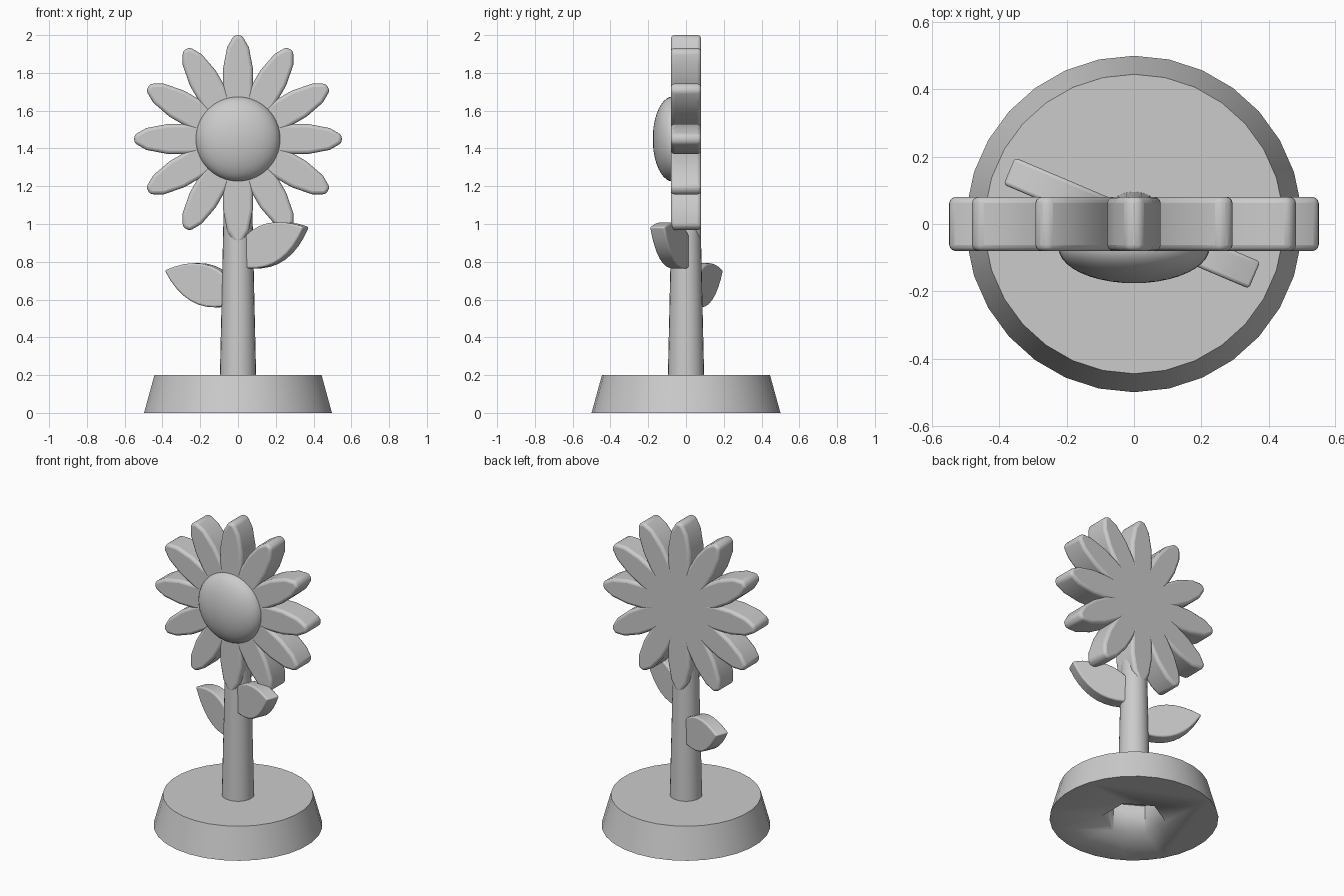
import bpy
import bmesh
from math import sin, cos, pi, radians
from mathutils import Matrix, Vector

cube = bpy.data.objects.get("Cube")
if cube:
    bpy.data.objects.remove(cube, do_unlink=True)

GREY = (0.6, 0.6, 0.6, 1.0)
grey = bpy.data.materials.new("plain_grey")
grey.use_nodes = True
grey.diffuse_color = GREY
grey.node_tree.nodes["Principled BSDF"].inputs["Base Color"].default_value = GREY

HEAD = Vector((0, 0, 1.45))   # centre of the flower head
HALF = 0.08                   # half thickness of the flower head


def finish(name, bm, bevel=0):
    """Turn a bmesh into a smooth-shaded object with optional rounded rims."""
    bmesh.ops.recalc_face_normals(bm, faces=bm.faces)
    mesh = bpy.data.meshes.new(name)
    bm.to_mesh(mesh)
    bm.free()
    mesh.materials.append(grey)
    obj = bpy.data.objects.new(name, mesh)
    bpy.context.collection.objects.link(obj)
    if bevel:
        mod = obj.modifiers.new("rounded_rim", 'BEVEL')
        mod.width = bevel
        mod.segments = 3
        mod.limit_method = 'ANGLE'
        mod.angle_limit = radians(60)
    bpy.ops.object.select_all(action='DESELECT')
    obj.select_set(True)
    bpy.context.view_layer.objects.active = obj
    bpy.ops.object.shade_smooth_by_angle(angle=radians(28))
    return obj


def ring(bm, radius, z, sides):
    """Closed loop of vertices with one vertex on the y axis."""
    return [bm.verts.new((radius * sin(2 * pi * i / sides),
                          radius * cos(2 * pi * i / sides), z)) for i in range(sides)]


def lathe(name, steps, sides):
    """Capped stack of rings given as (radius, z)."""
    bm = bmesh.new()
    rings = [ring(bm, r, z, sides) for r, z in steps]
    for low, high in zip(rings, rings[1:]):
        for i in range(sides):
            j = (i + 1) % sides
            bm.faces.new((low[i], low[j], high[j], high[i]))
    bm.faces.new(rings[0])
    bm.faces.new(rings[-1])
    return finish(name, bm)


def slab(name, outline, thickness, matrix, bevel):
    """Extrude an outline in the local xz plane evenly along y, then place it."""
    bm = bmesh.new()
    front = [bm.verts.new((x, -thickness / 2, z)) for x, z in outline]
    back = [bm.verts.new((x, thickness / 2, z)) for x, z in outline]
    bm.faces.new(front)
    bm.faces.new(back)
    for i in range(len(front)):
        j = (i + 1) % len(front)
        bm.faces.new((front[i], front[j], back[j], back[i]))
    bm.transform(matrix)
    return finish(name, bm, bevel)


# Pot-like base with a hexagonal socket underneath
base = lathe("base", [(0.5, 0), (0.445, 0.2)], 30)
socket = lathe("socket_cutter", [(0.188, -0.1), (0.188, 0.185)], 6)
socket.hide_render = True
socket.hide_viewport = True
cut = base.modifiers.new("socket", 'BOOLEAN')
cut.object = socket
cut.operation = 'DIFFERENCE'
cut.solver = 'EXACT'

# Tapered stem
lathe("stem", [(0.096, 0.195), (0.071, 1.3)], 24)

# Twelve petals, each a stretched twelve-sided ellipse
petal = []
for k in range(12):
    a = radians(15 + 30 * k)
    petal.append((0.308 + 0.25 * cos(a), 0.082 * sin(a)))
for k in range(12):
    place = Matrix.Translation(HEAD) @ Matrix.Rotation(radians(30 * k), 4, 'Y')
    slab(f"petal_{k + 1}", petal, 2 * HALF, place, 0.018)

# Disc joining the petals
hub = [(0.2 * cos(pi * k / 12), 0.2 * sin(pi * k / 12)) for k in range(24)]
slab("petal_hub", hub, 2 * HALF, Matrix.Translation(HEAD), 0)

# Domed flower centre
bm = bmesh.new()
bmesh.ops.create_uvsphere(bm, u_segments=40, v_segments=20, radius=1)
bm.transform(Matrix.Translation(HEAD + Vector((0, -0.07, 0)))
             @ Matrix.Diagonal((0.225, 0.106, 0.225, 1))
             @ Matrix.Rotation(pi / 2, 4, 'X'))
finish("flower_centre", bm)

# Two pointed leaves, tilted upwards and turned about the stem
STEPS = 10
spans = [-1 + 2 * i / STEPS for i in range(STEPS + 1)]
leaf = [(0.19 + 0.24 * u, 0.108 * (1 - u * u)) for u in spans]
leaf += [(x, -z) for x, z in leaf[-2:0:-1]]
for name, height, turn, pitch in (("left_leaf", 0.81, -23, 24),
                                  ("right_leaf", 0.614, 157, 19)):
    place = (Matrix.Translation((0, 0, height))
             @ Matrix.Rotation(radians(turn), 4, 'Z')
             @ Matrix.Rotation(radians(-pitch), 4, 'Y'))
    slab(name, leaf, 0.087, place, 0.01)
